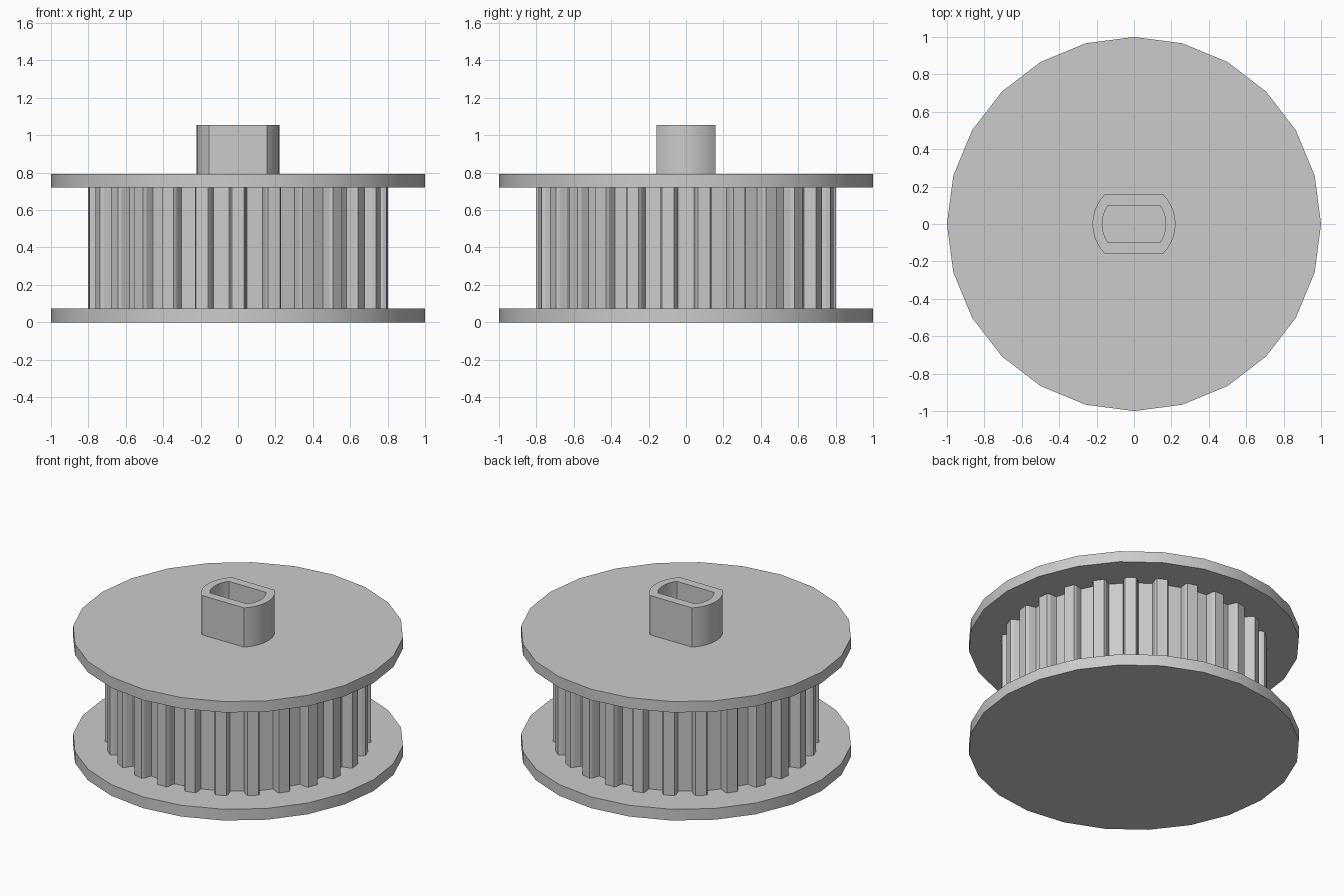
import bpy
import bmesh
from math import sin, cos, pi, asin, radians

cube = bpy.data.objects.get("Cube")
if cube:
    bpy.data.objects.remove(cube)

# Single plastic colour
grey = bpy.data.materials.new("grey")
grey.use_nodes = True
colour = (0.6, 0.6, 0.6, 1)
grey.diffuse_color = colour
grey.node_tree.nodes["Principled BSDF"].inputs["Base Color"].default_value = colour


def finish(name, bm, smooth_angle):
    bmesh.ops.recalc_face_normals(bm, faces=bm.faces)
    mesh = bpy.data.meshes.new(name)
    bm.to_mesh(mesh)
    bm.free()
    mesh.materials.append(grey)
    obj = bpy.data.objects.new(name, mesh)
    bpy.context.collection.objects.link(obj)
    bpy.ops.object.select_all(action="DESELECT")
    obj.select_set(True)
    bpy.context.view_layer.objects.active = obj
    bpy.ops.object.shade_smooth_by_angle(angle=radians(smooth_angle))
    return obj


def ring(bm, outline, z):
    return [bm.verts.new((x, y, z)) for x, y in outline]


def bridge(bm, a, b):
    for i in range(len(a)):
        j = (i + 1) % len(a)
        bm.faces.new((a[i], a[j], b[j], b[i]))


def prism(name, outline, z0, z1, smooth_angle=20):
    bm = bmesh.new()
    low, high = ring(bm, outline, z0), ring(bm, outline, z1)
    bridge(bm, low, high)
    bm.faces.new(low)
    bm.faces.new(high)
    return finish(name, bm, smooth_angle)


def flatted_circle(radius, half_depth, steps=10):
    # Circle with its front and back cut off flat
    limit = asin(half_depth / radius)
    angles = [-limit + 2 * limit * i / steps for i in range(steps + 1)]
    return [(radius * cos(a + turn), radius * sin(a + turn))
            for turn in (0, pi) for a in angles]


# Flanges
disc = [(cos(i * pi / 12), sin(i * pi / 12)) for i in range(24)]
prism("bottom_flange", disc, 0, 0.075)
prism("top_flange", disc, 0.72, 0.793)

# Toothed drum: one tooth profile (sideways, outward) repeated round the axis
TEETH = 26
half_tooth = [(0.047, 0.737), (0.042, 0.785), (0.033, 0.803)]
tooth = [(-s, r) for s, r in half_tooth] + half_tooth[::-1]
gear = []
for i in range(TEETH):
    a = -pi / 2 - i * 2 * pi / TEETH
    gear += [(r * cos(a) + s * sin(a), r * sin(a) - s * cos(a)) for s, r in tooth]
prism("toothed_drum", gear, 0.075, 0.72)

# Hollow hub with flat sides
bm = bmesh.new()
outer, inner = flatted_circle(0.222, 0.158), flatted_circle(0.17, 0.1)
base, rim = ring(bm, outer, 0.793), ring(bm, outer, 1.055)
lip, floor = ring(bm, inner, 1.055), ring(bm, inner, 0.796)
bridge(bm, base, rim)
bridge(bm, rim, lip)
bridge(bm, lip, floor)
bm.faces.new(floor)
bm.faces.new(base)
finish("hub", bm, 30)
